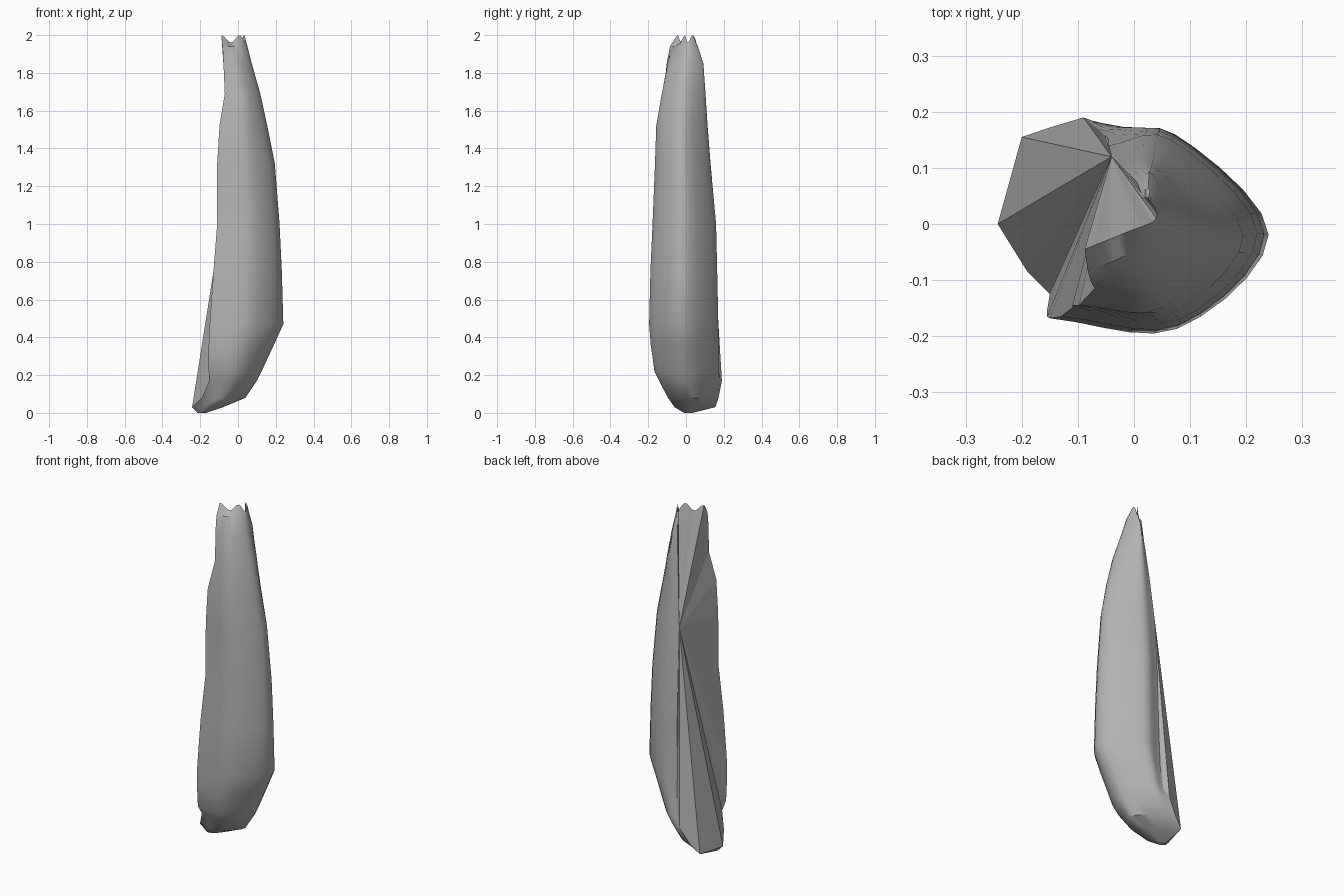
import bpy, bmesh, math
from mathutils import Vector

cube = bpy.data.objects.get("Cube")
if cube:
    bpy.data.objects.remove(cube)

# One grey stone material
stone = bpy.data.materials.new("stone_grey")
stone.use_nodes = True
GREY = (0.45, 0.45, 0.45, 1)
stone.diffuse_color = GREY
stone.node_tree.nodes["Principled BSDF"].inputs["Base Color"].default_value = GREY

# Cross-sections: height, front rim (x, y), lowest y, largest x, largest y, back rim (x, y)
SECTIONS = [
    (1.98, -.088, -.045, -.015, .04, .045, .015, .045),
    (1.94, -.082, -.085, -.05, .05, .06, .013, .055),
    (1.85, -.077, -.102, -.085, .073, .088, .005, .075),
    (1.69, -.07, -.115, -.122, .118, .097, -.01, .09),
    (1.52, -.098, -.145, -.15, .155, .105, -.025, .105),
    (1.32, -.11, -.145, -.157, .195, .12, -.04, .12),
    (1.00, -.11, -.15, -.17, .22, .15, -.045, .14),
    (0.75, -.13, -.165, -.18, .232, .155, -.045, .148),
    (0.47, -.15, -.168, -.187, .24, .16, -.048, .155),
    (0.36, -.155, -.165, -.178, .19, .16, -.052, .158),
    (0.22, -.155, -.155, -.157, .125, .157, -.065, .17),
    (0.17, -.15, -.125, -.135, .10, .152, -.09, .19),
    (0.08, -.19, -.085, -.09, .04, .14, -.15, .172),
    (0.03, -.243, 0, -.06, -.08, .10, -.20, .155),
    (0.0, -.215, .01, -.01, -.17, .03, -.20, .035),
]
APEX_ROW = 5
STEPS = 5


def smooth_path(points, steps):
    """Catmull-Rom curve through the points."""
    p = [points[0] * 2 - points[1]] + points + [points[-1] * 2 - points[-2]]
    out = []
    for i in range(1, len(p) - 2):
        a, b, c, d = p[i - 1:i + 3]
        for s in range(steps):
            t = s / steps
            out.append(0.5 * (2 * b + (c - a) * t + (2 * a - 5 * b + 4 * c - d) * t * t
                              + (3 * b - a - 3 * c + d) * t ** 3))
    return out + [points[-1]]


def section(z, fx, fy, ymin, xmax, ymax, kx, ky):
    pts = [(fx, fy), (fx + (xmax - fx) * .58, ymin), (xmax, ymin * .4 + ymax * .35),
           (kx + (xmax - kx) * .42, ymax), (kx, ky)]
    return smooth_path([Vector((x, y, z)) for x, y in pts], STEPS)


bm = bmesh.new()
rows = [[bm.verts.new(p) for p in section(*s)] for s in SECTIONS]

# Ragged broken top edge with a few peaks
for i, v in enumerate(rows[0]):
    v.co.z += .02 * math.cos(i * 0.3 * math.pi)

# Rounded outer shell
for upper, lower in zip(rows, rows[1:]):
    for i in range(len(upper) - 1):
        f = bm.faces.new((upper[i], lower[i], lower[i + 1], upper[i + 1]))
        f.smooth = True

# Small flat foot
rim, foot = rows[-2:]
bm.faces.new(foot)
bm.faces.new((rim[0], rim[-1], foot[-1], foot[0]))

# Split side: flat facets fanning out from one point on the back rim
apex = rows[APEX_ROW][-1]
for e in [e for e in bm.edges if e.is_boundary and apex not in e.verts]:
    bm.faces.new((apex, e.verts[0], e.verts[1]))
bmesh.ops.recalc_face_normals(bm, faces=bm.faces)

mesh = bpy.data.meshes.new("stone_shard")
bm.to_mesh(mesh)
bm.free()
mesh.materials.append(stone)
shard = bpy.data.objects.new("stone_shard", mesh)
bpy.context.collection.objects.link(shard)

# Smooth shell, crisp facets on the split side
bpy.ops.object.select_all(action='DESELECT')
shard.select_set(True)
bpy.context.view_layer.objects.active = shard
flat = [p.index for p in mesh.polygons if not p.use_smooth]
bpy.ops.object.shade_smooth_by_angle(angle=0.6)
for i in flat:
    mesh.polygons[i].use_smooth = False
